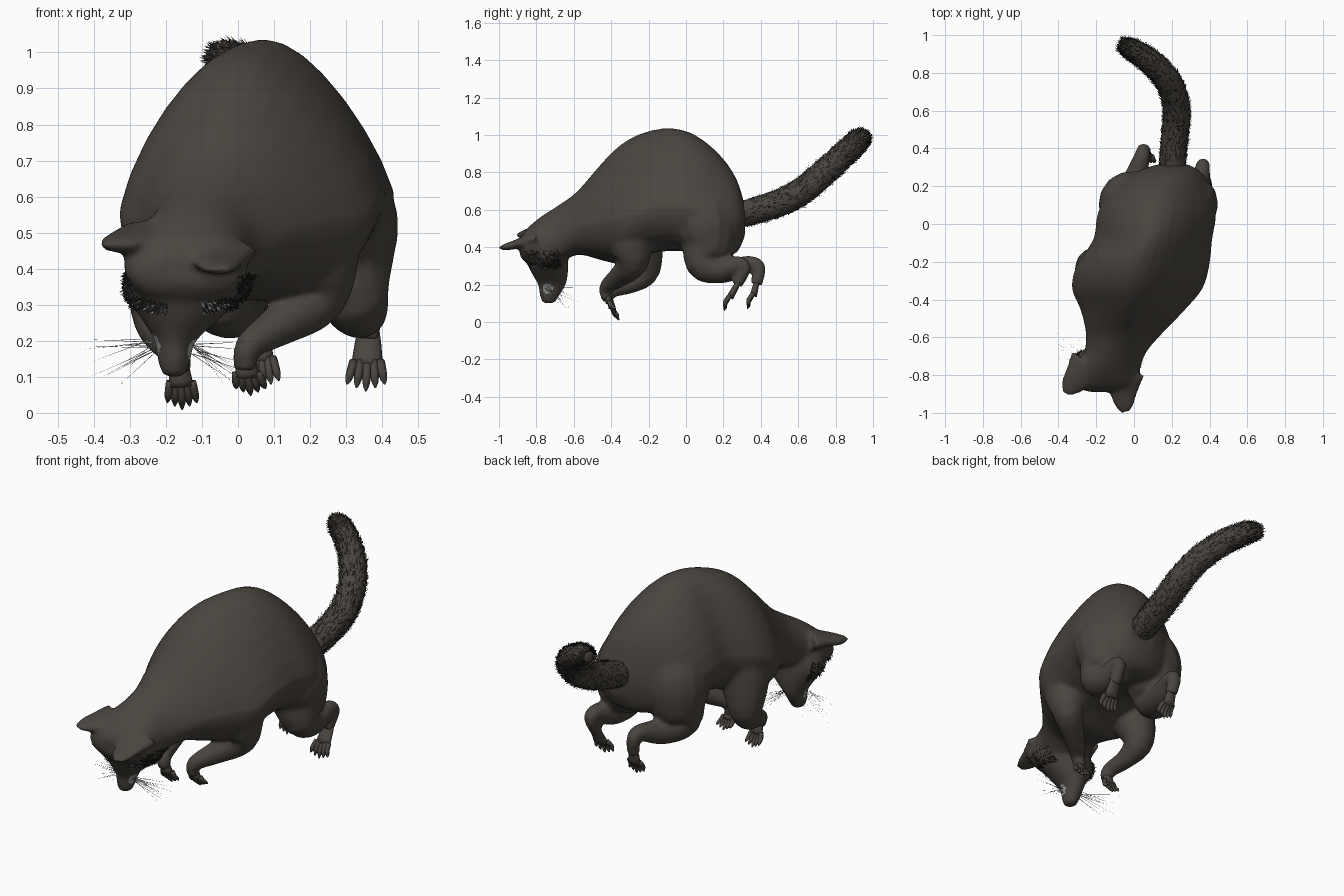
import bpy, bmesh, math, random
from mathutils import Vector

if "Cube" in bpy.data.objects:
    bpy.data.objects.remove(bpy.data.objects["Cube"])

random.seed(4)


def material(name, rgb):
    m = bpy.data.materials.new(name)
    m.diffuse_color = (*rgb, 1)
    m.use_nodes = True
    m.node_tree.nodes["Principled BSDF"].inputs["Base Color"].default_value = m.diffuse_color
    return m


FUR = material("brown_fur", (0.068, 0.059, 0.049))
DARK = material("dark_hair", (0.016, 0.014, 0.012))
GREY = material("grey_whisker", (0.32, 0.32, 0.31))


def spline(keys, n=4):
    """Smooth curve through keys of any dimension."""
    v = [Vector(k) for k in keys]
    out = []
    for i in range(len(v) - 1):
        a, b, c, d = v[max(i - 1, 0)], v[i], v[i + 1], v[min(i + 2, len(v) - 1)]
        for s in range(n):
            t = s / n
            out.append((b * 2 + (c - a) * t + (a * 2 - b * 5 + c * 4 - d) * t ** 2
                        + (b * 3 - a - c * 3 + d) * t ** 3) * 0.5)
    return out + [v[-1]]


def loft(bm, rings):
    """Skin a list of rings and close both ends."""
    vs = [[bm.verts.new(p) for p in r] for r in rings]
    n = len(vs[0])
    for a, b in zip(vs, vs[1:]):
        for i in range(n):
            j = (i + 1) % n
            bm.faces.new((a[i], a[j], b[j], b[i]))
    bm.faces.new(vs[0][::-1])
    bm.faces.new(vs[-1])


def tube(bm, keys, wide=1.0, sides=14, n=4):
    """Tapered limb through (x, y, z, radius) keys."""
    pts = spline(keys, n)
    pos = [Vector(p[:3]) for p in pts]
    u = Vector((1, 0, 0))
    rings = []
    for i, p in enumerate(pos):
        t = (pos[min(i + 1, len(pos) - 1)] - pos[max(i - 1, 0)]).normalized()
        u = (u - t * u.dot(t)).normalized()
        w = t.cross(u)
        r = max(pts[i][3], 0.002)
        rings.append([p + u * (math.cos(k * math.tau / sides) * r * wide)
                      + w * (math.sin(k * math.tau / sides) * r) for k in range(sides)])
    loft(bm, rings)


def finish(name, bm, mats):
    bmesh.ops.recalc_face_normals(bm, faces=bm.faces)
    me = bpy.data.meshes.new(name)
    bm.to_mesh(me)
    bm.free()
    for m in mats:
        me.materials.append(m)
    me.shade_smooth()
    ob = bpy.data.objects.new(name, me)
    bpy.context.collection.objects.link(ob)
    return ob


bm = bmesh.new()

# Torso, neck and skull: y, left, right, bottom, top, narrowing towards the back
torso = [(0.315, 0.12, 0.29, 0.46, 0.62, 0), (0.27, 0.0, 0.36, 0.37, 0.765, 0.15),
         (0.18, -0.13, 0.41, 0.35, 0.895, 0.25), (0.05, -0.195, 0.435, 0.37, 1.0, 0.31),
         (-0.08, -0.215, 0.415, 0.38, 1.037, 0.33), (-0.22, -0.305, 0.40, 0.36, 1.015, 0.33),
         (-0.34, -0.33, 0.365, 0.31, 0.955, 0.32), (-0.45, -0.285, 0.275, 0.33, 0.85, 0.28),
         (-0.58, -0.255, 0.15, 0.36, 0.70, 0.2), (-0.68, -0.265, 0.065, 0.31, 0.625, 0.1),
         (-0.78, -0.31, 0.03, 0.28, 0.56, 0), (-0.86, -0.31, 0.02, 0.32, 0.49, 0),
         (-0.89, -0.23, -0.06, 0.36, 0.44, 0)]
rings = []
for y, l, r, b, t, k in spline(torso, 3):
    ring = []
    mid = b + (t - b) * (0.5 - 0.4 * k)  # widest height, lower on the belly
    for i in range(28):
        c, s = math.cos(i * math.tau / 28), math.sin(i * math.tau / 28)
        up = max(s, 0)
        if s < 0:  # fuller underside
            c = math.copysign(abs(c) ** 0.85, c)
        ring.append(((l + r) / 2 + (r - l) / 2 * c * (1 - k * up) - 0.08 * k * up, y,
                     mid + (t - mid if s > 0 else mid - b) * s))
    rings.append(ring)
loft(bm, rings)

# Face and muzzle: z, centre x, centre y, half width, half depth
muzzle = [(0.44, -0.14, -0.75, 0.15, 0.11), (0.35, -0.143, -0.745, 0.177, 0.115),
          (0.27, -0.157, -0.73, 0.118, 0.10), (0.20, -0.174, -0.717, 0.058, 0.075),
          (0.14, -0.177, -0.73, 0.045, 0.052), (0.10, -0.177, -0.735, 0.03, 0.032)]
loft(bm, [[(cx + rx * math.cos(i * math.tau / 20), cy + ry * math.sin(i * math.tau / 20), z)
           for i in range(20)] for z, cx, cy, rx, ry in spline(muzzle, 3)])

# Ears
tube(bm, [(-0.055, -0.80, 0.45, 0.04), (-0.055, -0.90, 0.418, 0.026), (-0.05, -0.96, 0.402, 0.019),
          (-0.045, -1.0, 0.395, 0.008)], 2.8)
tube(bm, [(-0.24, -0.74, 0.49, 0.045), (-0.295, -0.81, 0.48, 0.032), (-0.335, -0.86, 0.468, 0.024),
          (-0.36, -0.90, 0.465, 0.01)], 2.5)

# Hind legs: hip, thigh, knee, shank, hock
tube(bm, [(0.23, 0.07, 0.68, 0.14), (0.265, 0.10, 0.54, 0.178), (0.29, 0.115, 0.41, 0.152),
          (0.325, 0.10, 0.31, 0.10), (0.343, 0.18, 0.28, 0.07), (0.36, 0.28, 0.31, 0.044),
          (0.365, 0.312, 0.285, 0.037), (0.36, 0.27, 0.20, 0.033)])
tube(bm, [(0.05, 0.06, 0.68, 0.14), (-0.005, 0.10, 0.54, 0.178), (-0.03, 0.115, 0.41, 0.152),
          (-0.045, 0.11, 0.31, 0.10), (0.0, 0.22, 0.28, 0.07), (0.04, 0.35, 0.31, 0.044),
          (0.05, 0.39, 0.285, 0.037), (0.06, 0.375, 0.20, 0.033)])

# Front legs: shoulder, elbow, forearm, wrist
tube(bm, [(0.18, -0.26, 0.58, 0.14), (0.215, -0.29, 0.43, 0.125), (0.215, -0.285, 0.315, 0.082),
          (0.11, -0.36, 0.24, 0.058), (0.03, -0.425, 0.185, 0.04), (0.02, -0.42, 0.12, 0.032)])
tube(bm, [(-0.13, -0.26, 0.62, 0.13), (-0.185, -0.25, 0.46, 0.13), (-0.215, -0.22, 0.28, 0.085),
          (-0.20, -0.30, 0.205, 0.054), (-0.17, -0.41, 0.165, 0.04), (-0.16, -0.415, 0.11, 0.032)])

# Fuse the body into one skin
body = finish("body", bm, [])
mod = body.modifiers.new("fuse", 'REMESH')
mod.mode = 'VOXEL'
mod.voxel_size = 0.011
mod = body.modifiers.new("soften", 'SMOOTH')
mod.factor = 0.5
mod.iterations = 9
skin = bpy.data.meshes.new_from_object(body.evaluated_get(bpy.context.evaluated_depsgraph_get()))
body.modifiers.clear()
body.data = skin
skin.materials.clear()
skin.materials.append(FUR)
skin.materials.append(GREY)
skin.shade_smooth()

# Grey whisker pads
pads = [Vector((-0.228, -0.735, 0.192)), Vector((-0.122, -0.742, 0.178))]
for f in skin.polygons:
    f.material_index = int(any((f.center - p).length < 0.03 for p in pads))


def paw(name, wrist, palm, tip, half):
    """Flattened palm with five toes ending in thin claws."""
    b = bmesh.new()
    wrist, palm, tip = Vector(wrist), Vector(palm), Vector(tip)
    tube(b, [(*wrist, 0.012), (*wrist.lerp(palm, 0.5), 0.017), (*palm, 0.02)], half / 0.021, 10, 2)
    for i in range(-2, 3):
        root = palm + Vector((half * 0.4 * i, 0, 0.012))
        end = tip + Vector((half * 0.56 * i, 0, abs(i) * 0.009))
        bend = root.lerp(end, 0.55) + Vector((0, -0.008, 0))
        claw = end + (end - bend) * 0.15
        tube(b, [(*root, 0.013), (*bend, 0.012), (*root.lerp(end, 0.85), 0.009), (*claw, 0.002)], 1, 8, 2)
    finish(name, b, [FUR])


paw("right_hind_foot", (0.363, 0.30, 0.25), (0.358, 0.235, 0.13), (0.355, 0.205, 0.065), 0.046)
paw("left_hind_foot", (0.055, 0.387, 0.25), (0.065, 0.36, 0.14), (0.07, 0.33, 0.075), 0.038)
paw("right_front_paw", (0.022, -0.425, 0.17), (0.025, -0.41, 0.10), (0.035, -0.38, 0.052), 0.036)
paw("left_front_paw", (-0.165, -0.415, 0.155), (-0.158, -0.395, 0.075), (-0.155, -0.362, 0.014), 0.036)

# Tail
bm = bmesh.new()
tail_path = [(0.20, 0.22, 0.56, 0.068), (0.205, 0.34, 0.587, 0.07), (0.22, 0.50, 0.637, 0.072),
             (0.225, 0.62, 0.70, 0.072), (0.19, 0.74, 0.80, 0.07), (0.11, 0.84, 0.892, 0.067),
             (0.03, 0.90, 0.95, 0.061), (-0.025, 0.93, 0.978, 0.053), (-0.065, 0.95, 0.988, 0.028)]
tube(bm, tail_path, 1, 16)
tail = finish("tail", bm, [FUR])


def hairs(name, mesh, rule, flow, count, length, mats, pick, lift=0.35):
    """Small pointed tufts scattered over the faces the rule selects."""
    b = bmesh.new()
    for f in mesh.polygons:
        corners = [mesh.vertices[i].co for i in f.vertices]
        if len(corners) != 4 or not rule(f.center):
            continue
        for _ in range(count):
            s, t = random.random(), random.random()
            p = corners[0].lerp(corners[1], s).lerp(corners[3].lerp(corners[2], s), t)
            d = flow(f.center) + f.normal * random.uniform(0.1, lift)
            d = (d + Vector([random.uniform(-0.3, 0.3) for _ in range(3)])).normalized()
            side = d.cross(f.normal).normalized() * 0.0035
            p = p + f.normal * 0.002
            face = b.faces.new([b.verts.new(q) for q in
                                (p - side, p + side, p + d * length * random.uniform(0.6, 1.2))])
            face.material_index = pick(f.center)
    finish(name, b, mats)


centres = [Vector(p[:3]) for p in spline(tail_path)]


def along_tail(c):
    i = min(range(len(centres) - 1), key=lambda k: (centres[k] - c).length)
    return (centres[i + 1] - centres[i]).normalized()


hairs("tail_fur", tail.data, lambda c: c.y > 0.31, along_tail, 7, 0.026,
      [DARK, FUR], lambda c: int(random.random() < 0.45), 0.45)


# Dark mask around the eyes with pale brow hairs
def in_mask(c):
    off = abs(c.x + 0.147)
    if c.y > -0.675 or off < 0.045:
        return False
    low = 0.28 + 0.15 * (off - 0.05)
    if off < 0.14:
        return low < c.z < low + 0.032
    return 0.265 < c.z < 0.385 and random.random() < 0.5


hairs("eye_mask", skin, in_mask, lambda c: Vector((math.copysign(0.3, c.x + 0.147), 0.6, -0.3)),
      2, 0.018, [DARK, GREY],
      lambda c: int(c.z < 0.31 and random.random() < (0.55 if -0.12 < c.x < -0.03 else 0.12)), 0.25)

# Whiskers fanning out from both pads
bm = bmesh.new()
for pad, sign in zip(pads, (-1, 1)):
    for _ in range(14):
        p = pad + Vector([random.uniform(-0.015, 0.015) for _ in range(3)])
        e = pad + Vector((sign * random.uniform(0.06, 0.21), random.uniform(-0.02, 0.18),
                          random.uniform(-0.13, 0.03)))
        w = Vector((0, 0.0004, 0.0012))
        bm.faces.new([bm.verts.new(q) for q in (p - w, p + w, e)])
finish("whiskers", bm, [GREY])
